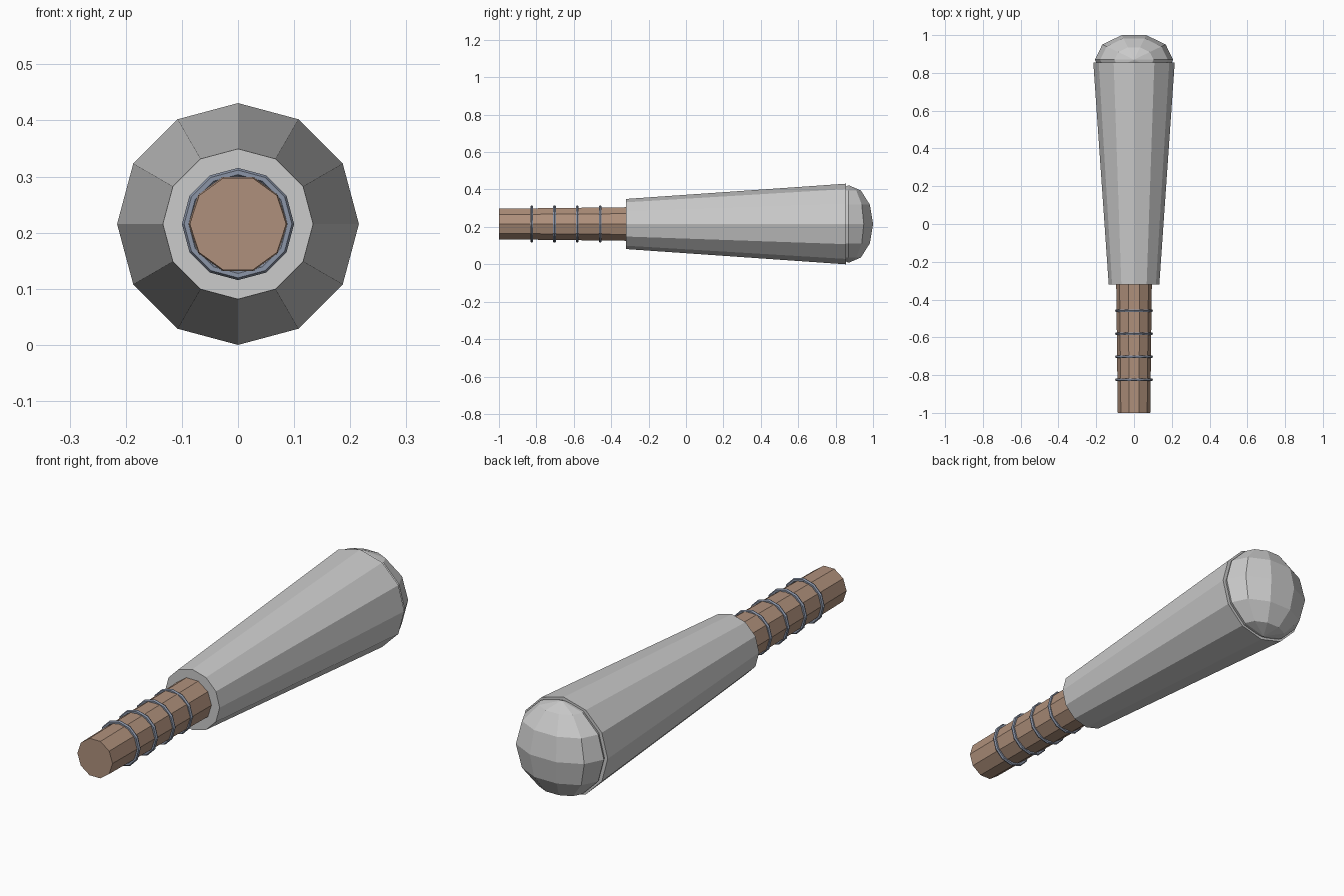
import bpy
from math import sin, cos, pi

if "Cube" in bpy.data.objects:
    bpy.data.objects.remove(bpy.data.objects["Cube"])

CZ = 0.2155  # height of the long axis


def material(name, rgb):
    m = bpy.data.materials.new(name)
    m.diffuse_color = (*rgb, 1)
    m.use_nodes = True
    m.node_tree.nodes["Principled BSDF"].inputs["Base Color"].default_value = m.diffuse_color
    return m


def make(name, verts, faces, mat=None):
    me = bpy.data.meshes.new(name)
    me.from_pydata(verts, [], faces)
    me.validate()
    ob = bpy.data.objects.new(name, me)
    bpy.context.collection.objects.link(ob)
    if mat:
        me.materials.append(mat)
    return ob


def lathe(name, profile, sides, mat=None, closed=False):
    """Spin (y, radius) points around the long y axis; cap unless closed."""
    verts = [(r * cos(2 * pi * k / sides), y, CZ + r * sin(2 * pi * k / sides))
             for y, r in profile for k in range(sides)]
    n = len(profile)
    faces = []
    for i in range(n if closed else n - 1):
        a, b = i * sides, (i + 1) % n * sides
        for k in range(sides):
            l = (k + 1) % sides
            faces.append((a + k, b + k, b + l, a + l))
    if not closed:
        faces.append(tuple(range(sides)))
        faces.append(tuple(reversed(range((n - 1) * sides, n * sides))))
    return make(name, verts, faces, mat)


wood = material("brown_grip", (0.43, 0.28, 0.20))
metal = material("blue_grey_ring", (0.26, 0.30, 0.39))

# Tapered body
lathe("body", [(-0.32, 0.134), (0.855, 0.2155)], 12)

# Grip
lathe("grip", [(-1.0, 0.086), (-0.30, 0.0945)], 10, wood)

# Rings around the grip
for i in range(4):
    y = -0.825 + 0.122 * i
    ring = [(y - 0.008 * sin(2 * pi * j / 6), 0.092 + 0.008 * cos(2 * pi * j / 6))
            for j in range(6)]
    lathe(f"grip_ring_{i + 1}", ring, 12, metal, closed=True)

# Flattened end dome: ten-sided sphere with its poles up and down
R, RY, CY, SEG, RINGS = 0.207, 0.137, 0.87, 10, 6
verts = [(0, CY, CZ - R)]
for j in range(1, RINGS):
    t = pi * j / RINGS
    for k in range(SEG):
        p = 2 * pi * k / SEG
        verts.append((R * sin(t) * cos(p), CY + RY * sin(t) * sin(p), CZ - R * cos(t)))
verts.append((0, CY, CZ + R))
top = len(verts) - 1
faces = []
for k in range(SEG):
    l = (k + 1) % SEG
    faces.append((0, 1 + l, 1 + k))
    for j in range(RINGS - 2):
        a, b = 1 + j * SEG, 1 + (j + 1) * SEG
        faces.append((a + k, a + l, b + l, b + k))
    a = 1 + (RINGS - 2) * SEG
    faces.append((a + k, a + l, top))
make("end_dome", verts, faces)
